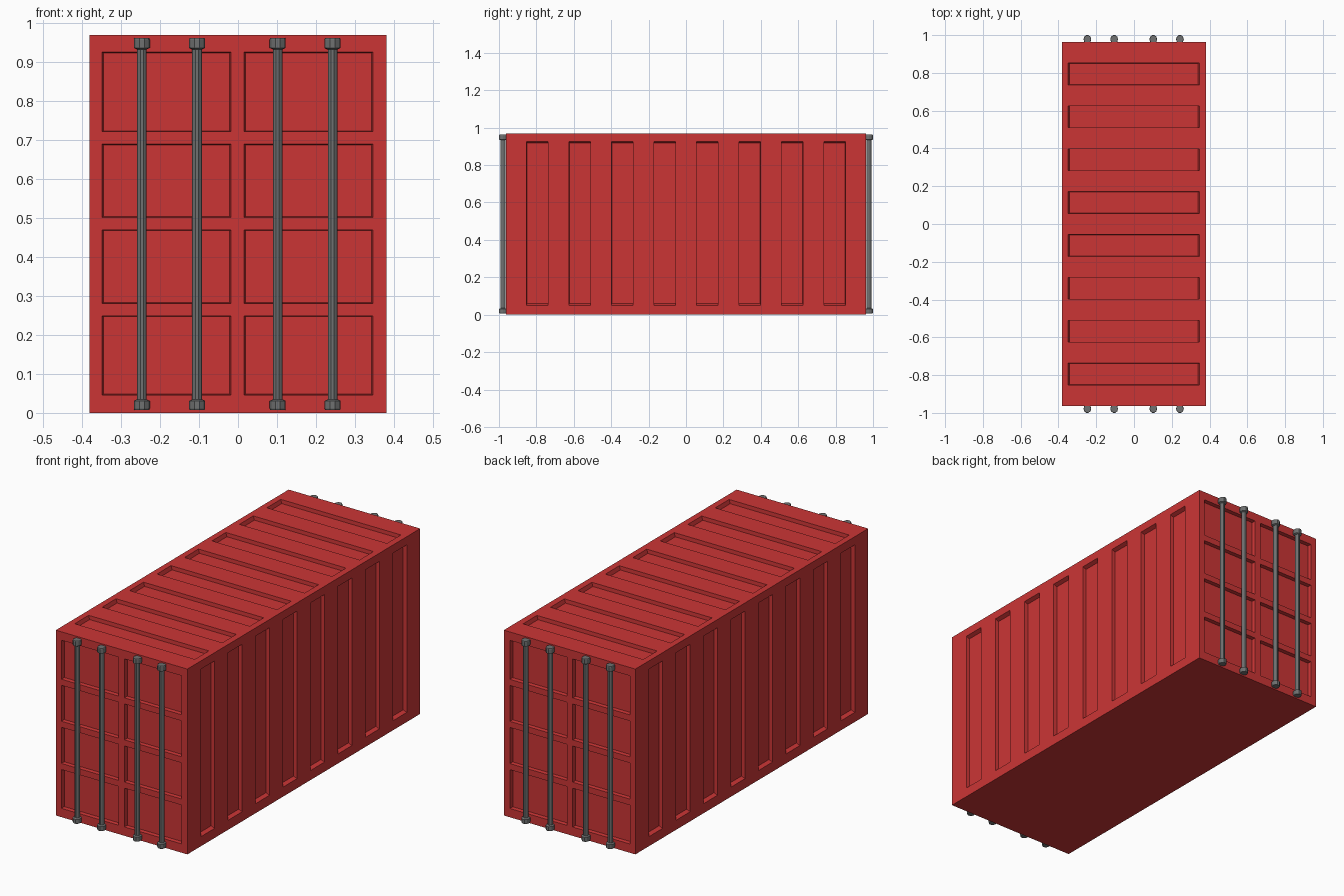
import bpy
import bmesh
import math
from mathutils import Vector

cube = bpy.data.objects.get("Cube")
if cube:
    bpy.data.objects.remove(cube, do_unlink=True)

HX, HY, H = 0.381, 0.963, 0.97   # half width, half length, height
DEPTH, TAPER = 0.02, 0.98        # panel recess


def material(name, rgb):
    mat = bpy.data.materials.new(name)
    mat.use_nodes = True
    mat.diffuse_color = (*rgb, 1)
    mat.node_tree.nodes["Principled BSDF"].inputs["Base Color"].default_value = (*rgb, 1)
    return mat


red = material("container red", (0.6, 0.036, 0.036))
grey = material("steel grey", (0.16, 0.165, 0.165))


def finish(bm, name, mat):
    mesh = bpy.data.meshes.new(name)
    bm.to_mesh(mesh)
    bm.free()
    mesh.materials.append(mat)
    obj = bpy.data.objects.new(name, mesh)
    bpy.context.collection.objects.link(obj)
    return obj


def wall(bm, place, normal, us, vs):
    """Grid wall whose odd cells are pressed in with slightly tapered sides."""
    normal = Vector(normal)

    def quad(points):
        face = bm.faces.new([bm.verts.new(p) for p in points])
        face.normal_update()
        return face

    for i in range(len(us) - 1):
        for j in range(len(vs) - 1):
            ring = [Vector(place(us[a], vs[b])) for a, b in
                    ((i, j), (i + 1, j), (i + 1, j + 1), (i, j + 1))]
            if (ring[1] - ring[0]).cross(ring[2] - ring[0]).dot(normal) < 0:
                ring.reverse()
            if i % 2 and j % 2:
                mid = sum(ring, Vector()) / 4
                inner = [mid + (p - mid) * TAPER - normal * DEPTH for p in ring]
                quad(inner)
                for k in range(4):
                    n = (k + 1) % 4
                    quad((ring[k], ring[n], inner[n], inner[k]))
            else:
                quad(ring)


# Cut positions of the ribs and door panels
ribs = [-HY]
for k in range(8):
    c = (k - 3.5) * 0.227
    ribs += [c - 0.0575, c + 0.0575]
ribs.append(HY)
side_z = [0, 0.05, 0.927, H]
roof_x = [-HX, -0.349, 0.347, HX]
door_x = [-HX, -0.349, -0.018, 0.016, 0.346, HX]
door_z = [0, 0.046, 0.249, 0.281, 0.47, 0.502, 0.69, 0.722, 0.926, H]

# Container body
bm = bmesh.new()
for s in (-1, 1):
    wall(bm, lambda u, v: (s * HX, u, v), (s, 0, 0), ribs, side_z)
    wall(bm, lambda u, v: (u, s * HY, v), (0, s, 0), door_x, door_z)
wall(bm, lambda u, v: (u, v, H), (0, 0, 1), roof_x, ribs)
wall(bm, lambda u, v: (u, v, 0), (0, 0, -1), [-HX, HX], [-HY, HY])
bmesh.ops.remove_doubles(bm, verts=bm.verts, dist=0.0001)
finish(bm, "container_body", red)


def locking_bar(name, x, y):
    """Turned bar with a collar at each end."""
    profile = [(0.019, 0.007), (0.0205, 0.011), (0.0205, 0.031), (0.0125, 0.035),
               (0.0125, 0.933), (0.0205, 0.937), (0.0205, 0.959), (0.019, 0.963)]
    sides = 10
    bm = bmesh.new()
    rings = [[bm.verts.new((x + r * math.cos(2 * math.pi * k / sides),
                            y + 1.1 * r * math.sin(2 * math.pi * k / sides), z))
              for k in range(sides)] for r, z in profile]
    for low, high in zip(rings, rings[1:]):
        for k in range(sides):
            n = (k + 1) % sides
            bm.faces.new((low[k], low[n], high[n], high[k]))
    bm.faces.new(rings[0][::-1])
    bm.faces.new(rings[-1])
    finish(bm, name, grey)


# Four locking bars on each door end
for end, y in (("front", -0.978), ("back", 0.978)):
    for k, x in enumerate((-0.247, -0.105, 0.102, 0.243)):
        locking_bar(f"{end}_locking_bar_{k + 1}", x, y)
